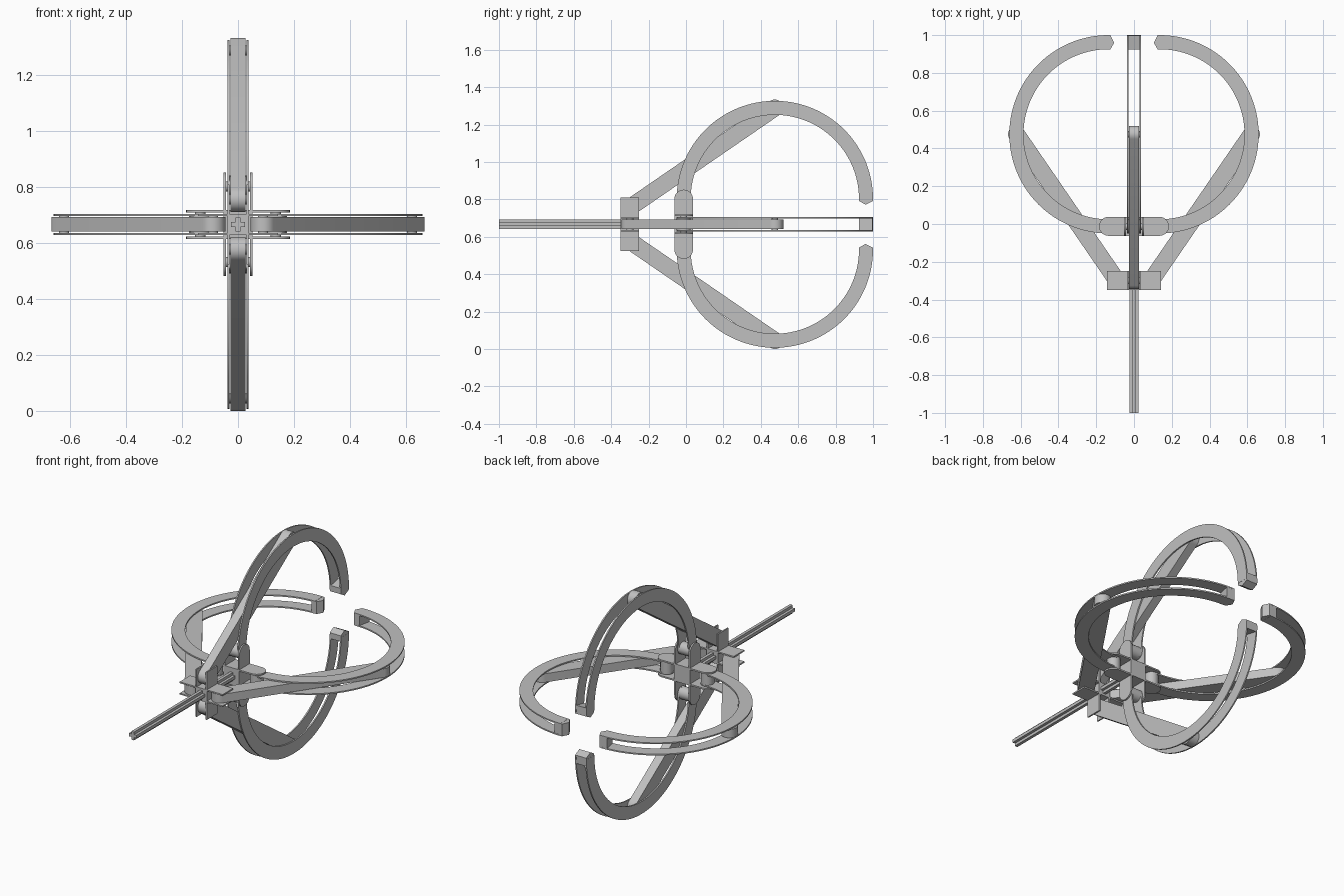
import bpy, bmesh
from math import sin, cos, pi, atan2, radians

if "Cube" in bpy.data.objects:
    bpy.data.objects.remove(bpy.data.objects["Cube"])

AXIS_Z = 0.667          # height of the shared axis
RING = (0.135, 0.475)   # claw ring centre (radial, along axis)
R_OUT, R_IN = 0.525, 0.45
ROOT = (0.135, -0.0125)  # claw pivot on the hub
SLIDE = (0.09, -0.30)    # link pivot on the slider
ELBOW = (0.622, 0.475)   # link pivot on the claw

grey = bpy.data.materials.new("plain_grey")
grey.use_nodes = True
grey.diffuse_color = (0.53, 0.53, 0.53, 1)
grey.node_tree.nodes["Principled BSDF"].inputs["Base Color"].default_value = grey.diffuse_color


def arc(c, r, a0, a1, n):
    """Points on an arc, angle measured from the radial direction."""
    steps = [a0 + (a1 - a0) * i / n for i in range(n + 1)]
    return [(c[0] + r * cos(a), c[1] + r * sin(a)) for a in steps]


def capsule(p, q, r, n=16):
    """Rounded bar outline between two points."""
    d = atan2(q[1] - p[1], q[0] - p[0])
    return arc(q, r, d - pi / 2, d + pi / 2, n) + arc(p, r, d + pi / 2, d + 3 * pi / 2, n)


def box(u0, u1, y0, y1):
    return [(u0, y0), (u1, y0), (u1, y1), (u0, y1)]


def slab(name, layers, turn=0):
    """Extrude outlines given as (outline, low, high) into one object."""
    bm = bmesh.new()
    for outline, low, high in layers:
        face = bm.faces.new([bm.verts.new((u, y, low)) for u, y in outline])
        ext = bmesh.ops.extrude_face_region(bm, geom=[face])["geom"]
        moved = [v for v in ext if isinstance(v, bmesh.types.BMVert)]
        bmesh.ops.translate(bm, verts=moved, vec=(0, 0, high - low))
    bmesh.ops.recalc_face_normals(bm, faces=bm.faces)
    mesh = bpy.data.meshes.new(name)
    bm.to_mesh(mesh)
    bm.free()
    mesh.materials.append(grey)
    ob = bpy.data.objects.new(name, mesh)
    ob.location.z = AXIS_Z
    ob.rotation_euler.y = turn
    bpy.context.collection.objects.link(ob)
    bpy.context.view_layer.objects.active = ob
    bpy.ops.object.select_all(action='DESELECT')
    ob.select_set(True)
    bpy.ops.object.shade_smooth_by_angle(angle=radians(30))
    return ob


def pair(outline, inner, outer):
    """The same plate on both sides of the middle."""
    return [(outline, inner, outer), (outline, -outer, -inner)]


# Outlines shared by the four claws
tip_in, tip_out = RING[1] + R_IN, RING[1] + R_OUT
ring = (arc(RING, R_OUT, pi / 2, -pi / 2, 72)[:37]
        + arc(ROOT, (R_OUT - R_IN) / 2, -pi / 2, -3 * pi / 2, 16)[1:-1]
        + arc(RING, R_IN, -pi / 2, pi / 2, 72)[36:])
# quarter turns: tip side first, then round the outside to the root
ring = (arc(RING, R_OUT, pi / 2, -pi / 2, 64)
        + arc(ROOT, (R_OUT - R_IN) / 2, -pi / 2, -3 * pi / 2, 16)[1:-1]
        + arc(RING, R_IN, -pi / 2, pi / 2, 64))
tip = [(0.175, tip_out - 0.002), (0.125, tip_out), (0.105, tip_in + 0.035),
       (0.125, tip_in), (0.16, tip_in)]
ear = arc(ROOT, 0.05, -pi / 2, pi / 2, 16) + [(0.04, 0.0375), (0.04, -0.0625)]
knuckle = arc(ROOT, 0.037, 0, 2 * pi, 32)[:-1]

for i, side in enumerate(("left", "bottom", "right", "top")):
    turn = i * pi / 2
    # Claw: two thin rails joined by a root knuckle and a pointed tip
    slab(side + "_claw", pair(ring, 0.03, 0.038)
         + [(knuckle, -0.031, 0.031), (tip, -0.037, 0.037)], turn)
    # Solid link pushing the claw
    slab(side + "_link", [(capsule(SLIDE, ELBOW, 0.045), -0.026, 0.026)], turn)
    # Pivot pins
    pins = [(arc(p, 0.018, 0, 2 * pi, 20)[:-1], -w, w)
            for p, w in ((ROOT, 0.046), (SLIDE, 0.033), (ELBOW, 0.033))]
    slab(side + "_pins", pins, turn)
    # Thin ears on hub and slider
    slab(side + "_hub_ears", pair(ear, 0.043, 0.052), turn)
    slab(side + "_slider_ears", pair(box(0.03, 0.143, -0.35, -0.25), 0.03, 0.038), turn)

# Solid cores of the hub and slider
slab("hub_core", [(box(-0.052, 0.052, -0.0625, 0.0375), -0.052, 0.052)])
slab("slider_core", [(box(-0.038, 0.038, -0.35, -0.25), -0.038, 0.038)])

# Cross-section rod
for name, turn in (("rod_flat_fin", 0), ("rod_upright_fin", pi / 2)):
    slab(name, [(box(-0.025, 0.025, -1, 0.03), -0.009, 0.009)], turn)
